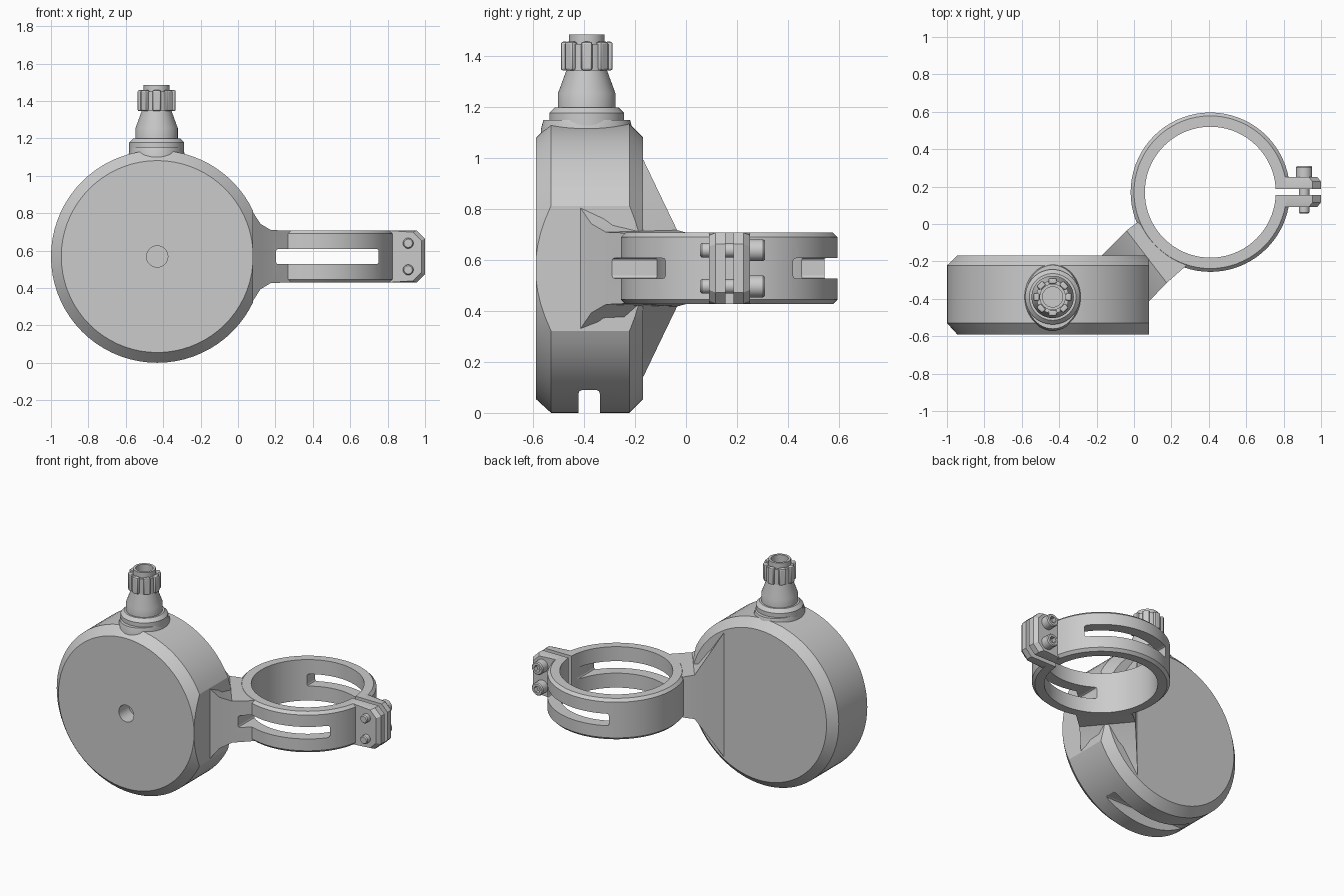
import bpy, bmesh
from math import sin, cos, pi, tau, radians

if "Cube" in bpy.data.objects:
    bpy.data.objects.remove(bpy.data.objects["Cube"])

CZ = 0.568                      # height of the disk and clamp centre line
BX, BR = -0.432, 0.568          # disk centre x and radius
RX, RY = 0.408, 0.17            # clamp ring centre


def finish(name, bm, smooth=True):
    bmesh.ops.recalc_face_normals(bm, faces=bm.faces)
    me = bpy.data.meshes.new(name)
    bm.to_mesh(me)
    bm.free()
    ob = bpy.data.objects.new(name, me)
    bpy.context.collection.objects.link(ob)
    if smooth:
        shade(ob)
    return ob


def activate(ob):
    bpy.ops.object.select_all(action='DESELECT')
    ob.select_set(True)
    bpy.context.view_layer.objects.active = ob


def shade(ob):
    activate(ob)
    bpy.ops.object.shade_smooth_by_angle(angle=radians(25))


def lathe(name, profile, loc, axis='Z', n=48, closed=False, sy=1.0):
    """Revolve (radius, height) points; closed profiles make a ring, others get caps."""
    bm = bmesh.new()
    rows = []
    for r, h in profile:
        row = []
        for i in range(n):
            c, s = r * cos(tau * i / n), r * sin(tau * i / n) * sy
            co = (c, s, h) if axis == 'Z' else (c, h, s)
            row.append(bm.verts.new([a + b for a, b in zip(co, loc)]))
        rows.append(row)
    pairs = list(zip(rows, rows[1:]))
    if closed:
        pairs.append((rows[-1], rows[0]))
    for a, b in pairs:
        for i in range(n):
            j = (i + 1) % n
            bm.faces.new((a[i], a[j], b[j], b[i]))
    if not closed:
        bm.faces.new(rows[0])
        bm.faces.new(rows[-1])
    return finish(name, bm)


def loft(name, loops):
    """Skin equal-length loops of points and cap both ends."""
    bm = bmesh.new()
    rows = [[bm.verts.new(p) for p in loop] for loop in loops]
    n = len(rows[0])
    for a, b in zip(rows, rows[1:]):
        for i in range(n):
            j = (i + 1) % n
            bm.faces.new((a[i], a[j], b[j], b[i]))
    bm.faces.new(rows[0])
    bm.faces.new(rows[-1])
    return finish(name, bm)


def box(name, lo, hi, bevel=0.0):
    x0, y0, z0 = lo
    x1, y1, z1 = hi
    ob = loft(name, [[(x0, y0, z), (x1, y0, z), (x1, y1, z), (x0, y1, z)] for z in (z0, z1)])
    if bevel:
        m = ob.modifiers.new("bevel", 'BEVEL')
        m.width, m.segments = bevel, 2
        activate(ob)
        bpy.ops.object.modifier_apply(modifier=m.name)
    return ob


def cut(targets, cutter):
    cutter.hide_render = True
    for ob in targets:
        m = ob.modifiers.new("cut", 'BOOLEAN')
        m.operation, m.solver, m.object = 'DIFFERENCE', 'EXACT', cutter
        activate(ob)
        bpy.ops.object.modifier_apply(modifier=m.name)
    bpy.data.objects.remove(cutter)


# Disk body: chamfered drum, flat on the right, centre hole, slot underneath
body = lathe("disk_body", [(BR - .055, -.59), (BR, -.53), (BR, -.222), (BR - .055, -.168)],
             (BX, 0, CZ), 'Y', 72)
cut([body], box("flat_cutter", (.08, -1, 0), (.5, 1, 1.3)))
cut([body], lathe("hole_cutter", [(.057, -.7), (.057, -.48)], (BX, 0, CZ), 'Y', 32))
cut([body], box("slot_cutter", (BX - .33, -.423, -.1), (BX + .33, -.338, .09), .015))
shade(body)

# Flared arm joining disk and ring: back xy, back half height, front xy, front half height
sections = [((-.30, -.30), .38, (-.02, -.46), .28),
            ((-.17, -.167), .425, (.065, -.43), .26),
            ((-.105, -.10), .285, (.12, -.372), .175),
            ((-.04, -.035), .15, (.175, -.315), .142),
            ((.02, .01), .138, (.28, -.222), .138)]
arm = loft("flared_arm", [[(*b, CZ - hb), (*f, CZ - hf), (*f, CZ + hf), (*b, CZ + hb)]
                          for b, hb, f, hf in sections])

# Clamp ring with bevelled outer edges
H = .14
ring = lathe("clamp_ring", [(.35, -H), (.408, -H), (.426, -H + .018), (.426, H - .018),
                            (.408, H), (.35, H)], (RX, RY, CZ), 'Z', 72, closed=True)
cut([ring], box("gap_cutter", (.70, .155, 0), (1.1, .187, 1)))
cut([ring, arm], box("window_cutter", (.203, -.7, CZ - .041), (.752, .8, CZ + .041), .012))
shade(ring)
shade(arm)

# Clamp ears either side of the gap, each a plate with a thinner stepped outer layer
for side, s in (("front", -1), ("back", 1)):
    layers = []
    for y, e in ((.016, 0), (.055, 0), (.08, .02)):
        x1, z1 = 1.0 - e, H - e * .5
        outline = [(.79, -H), (x1 - .045, -z1), (x1, -z1 + .045),
                   (x1, z1 - .045), (x1 - .045, z1), (.79, H)]
        layers.append([(x, .171 + s * y, CZ + z) for x, z in outline])
    loft(side + "_clamp_ear", layers)

# Two clamp bolts with hexagon socket heads
for side, s in (("lower", -1), ("upper", 1)):
    z = CZ + s * .071
    lathe(side + "_bolt_shank", [(.022, .055), (.028, .062), (.028, .26)], (.91, 0, z), 'Y', 24)
    head = lathe(side + "_bolt_head", [(.043, .245), (.043, .303), (.037, .31)],
                 (.91, 0, z), 'Y', 32)
    cut([head], lathe("socket_cutter", [(.024, .28), (.024, .35)], (.91, 0, z), 'Y', 6))
    shade(head)

# Neck: saddle, collar, tapered gland, open tube
NECK = (BX - .003, -.39, 0)
lathe("neck_saddle", [(.15, 1.06), (.15, 1.115), (.142, 1.15)], NECK, sy=1.2)
lathe("neck_collar", [(.147, 1.08), (.147, 1.178), (.125, 1.20)], NECK)
lathe("neck_taper", [(.113, 1.19), (.113, 1.255), (.08, 1.345), (.08, 1.36)], NECK)
lathe("neck_tube", [(.07, 1.36), (.07, 1.486), (.054, 1.486), (.054, 1.36)], NECK, closed=True)

# Ribbed nut around the tube
lathe("nut_core", [(.06, 1.345), (.088, 1.345), (.088, 1.45), (.06, 1.45)], NECK, closed=True)
for i in range(8):
    rib = box("nut_rib_%d" % (i + 1), (.07, -.022, 1.345), (.102, .022, 1.458), .009)
    rib.location = NECK
    rib.rotation_euler.z = tau * i / 8
    shade(rib)
